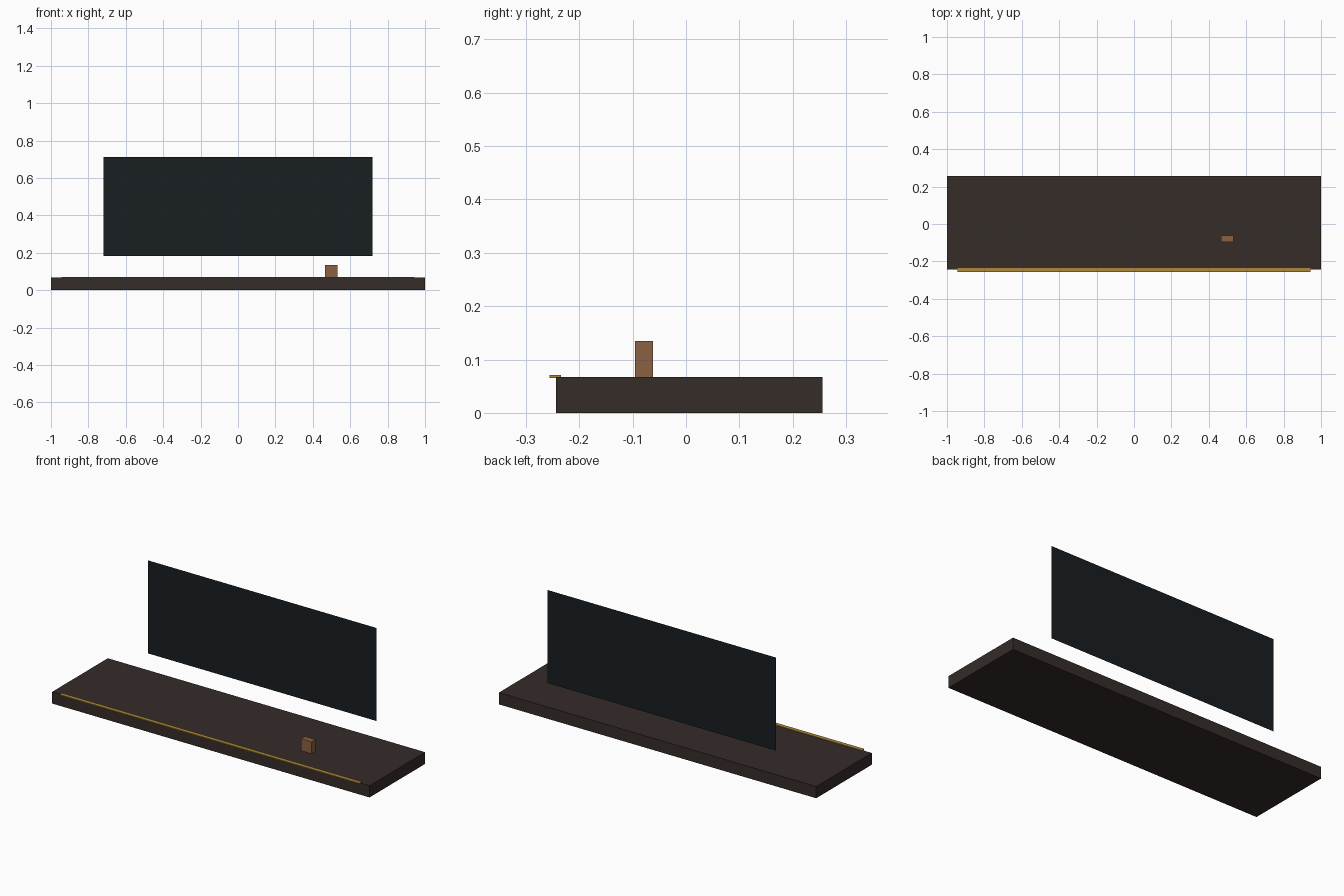
import bpy
from math import pi

if "Cube" in bpy.data.objects:
    bpy.data.objects.remove(bpy.data.objects["Cube"])


def material(name, rgb):
    m = bpy.data.materials.new(name)
    m.diffuse_color = (*rgb, 1)
    m.use_nodes = True
    m.node_tree.nodes["Principled BSDF"].inputs["Base Color"].default_value = m.diffuse_color
    return m


def box(name, x, y, z, mat):
    """Box spanning the given (min, max) ranges."""
    spans = (x, y, z)
    bpy.ops.mesh.primitive_cube_add(size=1, location=[(a + b) / 2 for a, b in spans])
    ob = bpy.context.object
    ob.name = name
    ob.scale = [b - a for a, b in spans]
    bpy.ops.object.transform_apply(location=False, rotation=False, scale=True)
    ob.data.materials.append(mat)
    return ob


dark_wood = material("dark_wood", (0.035, 0.025, 0.022))
brass = material("brass", (0.42, 0.25, 0.04))
light_wood = material("light_wood", (0.26, 0.12, 0.055))
dark_glass = material("dark_glass", (0.009, 0.013, 0.015))

# Shelf slab
box("shelf", (-1, 1), (-0.244, 0.256), (0, 0.067), dark_wood)
# Brass trim along the front top edge
box("front_trim", (-0.944, 0.944), (-0.256, -0.234), (0.065, 0.071), brass)
# Small block standing on the shelf
box("small_block", (0.465, 0.532), (-0.096, -0.062), (0.067, 0.135), light_wood)

# Thin upright panel floating above the back of the shelf
bpy.ops.mesh.primitive_plane_add(size=1, location=(0, 0.22, 0.448), rotation=(pi / 2, 0, 0))
panel = bpy.context.object
panel.name = "back_panel"
panel.scale = (1.44, 0.53, 1)
bpy.ops.object.transform_apply(location=False, rotation=True, scale=True)
panel.data.materials.append(dark_glass)
